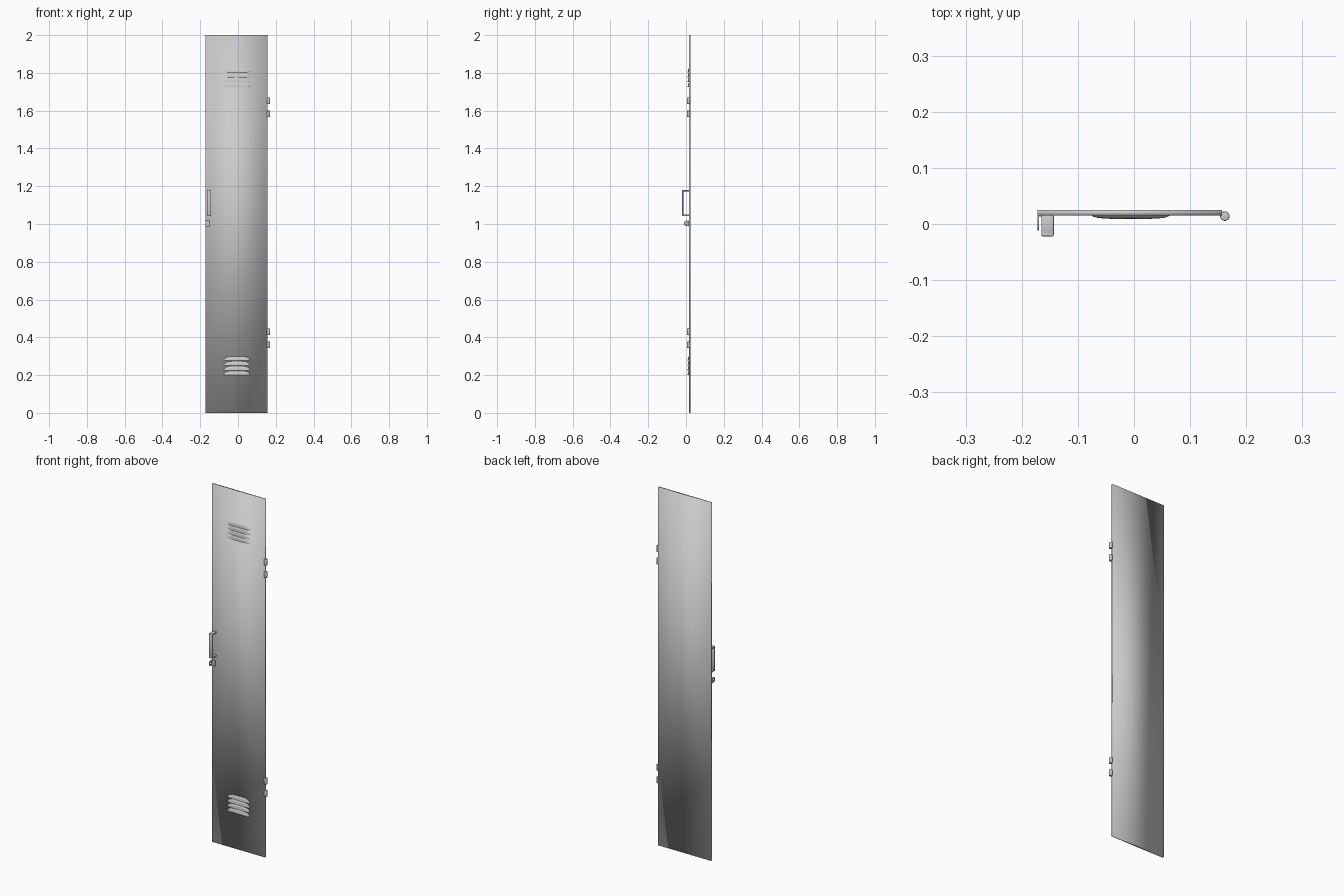
import bpy, bmesh, math
from mathutils import Vector

cube = bpy.data.objects.get("Cube")
if cube:
    bpy.data.objects.remove(cube, do_unlink=True)

# One painted-steel colour
steel = bpy.data.materials.new("grey steel")
steel.use_nodes = True
grey = (0.6, 0.6, 0.6, 1)
steel.diffuse_color = grey
steel.node_tree.nodes["Principled BSDF"].inputs["Base Color"].default_value = grey


def finish(name, bm, angle=None):
    """Store a bmesh as an object; smooth all over, or only below an angle."""
    bmesh.ops.recalc_face_normals(bm, faces=bm.faces)
    mesh = bpy.data.meshes.new(name)
    bm.to_mesh(mesh)
    bm.free()
    mesh.materials.append(steel)
    obj = bpy.data.objects.new(name, mesh)
    bpy.context.collection.objects.link(obj)
    bpy.ops.object.select_all(action="DESELECT")
    obj.select_set(True)
    bpy.context.view_layer.objects.active = obj
    if angle is None:
        bpy.ops.object.shade_smooth()
    else:
        bpy.ops.object.shade_smooth_by_angle(angle=math.radians(angle))
    return obj


def add_box(bm, low, high, bevel=0):
    low, high = Vector(low), Vector(high)
    verts = bmesh.ops.create_cube(bm, size=1)["verts"]
    for v in verts:
        v.co = (low + high) / 2 + v.co * (high - low)
    if bevel:
        edges = list({e for v in verts for e in v.link_edges})
        bmesh.ops.bevel(bm, geom=edges, offset=bevel, segments=2, profile=0.5,
                        affect="EDGES")


# Door panel
bm = bmesh.new()
add_box(bm, (-0.172, 0.015, 0), (0.157, 0.025, 2))
finish("door_panel", bm)


# Louvre hoods: curved top sloping out to a flat underside, tapering at the ends
def louvre(name, bottom, height=0.023, depth=0.0065, half=0.069, mid=-0.006):
    bm = bmesh.new()
    rings = []
    for i in range(13):
        t = -math.cos(math.pi * i / 12)
        swell = max(0.02, 1 - abs(t) ** 4) ** 0.5
        ring = []
        for j in range(6):
            a = math.pi / 2 * j / 5
            ring.append(bm.verts.new((mid + half * t,
                                      0.0155 - depth * swell * math.sin(a),
                                      bottom + height * swell * math.cos(a))))
        ring.append(bm.verts.new((mid + half * t, 0.0155, bottom)))
        rings.append(ring)
    for a, b in zip(rings, rings[1:]):
        for j in range(7):
            k = (j + 1) % 7
            bm.faces.new((a[j], a[k], b[k], b[j]))
    bm.faces.new(rings[0])
    bm.faces.new(rings[-1])
    finish(name, bm, 50)


for group, base in (("lower", 0.2), ("upper", 1.725)):
    for n in range(4):
        louvre(f"{group}_louvre_{n + 1}", base + 0.0255 * n)

# Pull handle: a flat bar on two short arms
bm = bmesh.new()
add_box(bm, (-0.165, -0.022, 1.043), (-0.143, -0.014, 1.181), 0.002)
for z in (1.043, 1.173):
    add_box(bm, (-0.165, -0.018, z), (-0.143, 0.016, z + 0.008), 0.002)
finish("pull_handle", bm, 40)

# Hasp: a small plate on the door with a rounded, pierced tab
bm = bmesh.new()
add_box(bm, (-0.172, 0.013, 0.988), (-0.15, 0.016, 1.018))
outer, inner = [], []
steps = 16
for i in range(steps):
    a = 2 * math.pi * i / steps
    y, z = math.cos(a), math.sin(a)
    outer.append((0.015 if y > 0.3 else 0.003 + 0.015 * y, 1.003 + 0.015 * z))
    inner.append((0.002 + 0.006 * y, 1.003 + 0.006 * z))
loops = [[bm.verts.new((x, y, z)) for y, z in ring]
         for x in (-0.172, -0.169) for ring in (outer, inner)]
for a, b in ((0, 1), (2, 3), (0, 2), (1, 3)):
    for i in range(steps):
        k = (i + 1) % steps
        bm.faces.new((loops[a][i], loops[a][k], loops[b][k], loops[b][i]))
finish("hasp", bm, 40)

# Hinge knuckles down the hinge edge
for n, z in enumerate((0.36, 0.43, 1.583, 1.653)):
    bm = bmesh.new()
    verts = bmesh.ops.create_cone(bm, cap_ends=True, segments=20, radius1=0.0085,
                                  radius2=0.0085, depth=0.034)["verts"]
    caps = [e for e in bm.edges if abs(e.verts[0].co.z - e.verts[1].co.z) < 0.001]
    bmesh.ops.bevel(bm, geom=caps, offset=0.002, segments=2, profile=0.5,
                    affect="EDGES")
    bmesh.ops.translate(bm, verts=bm.verts, vec=(0.162, 0.014, z))
    finish(f"hinge_knuckle_{n + 1}", bm, 40)
